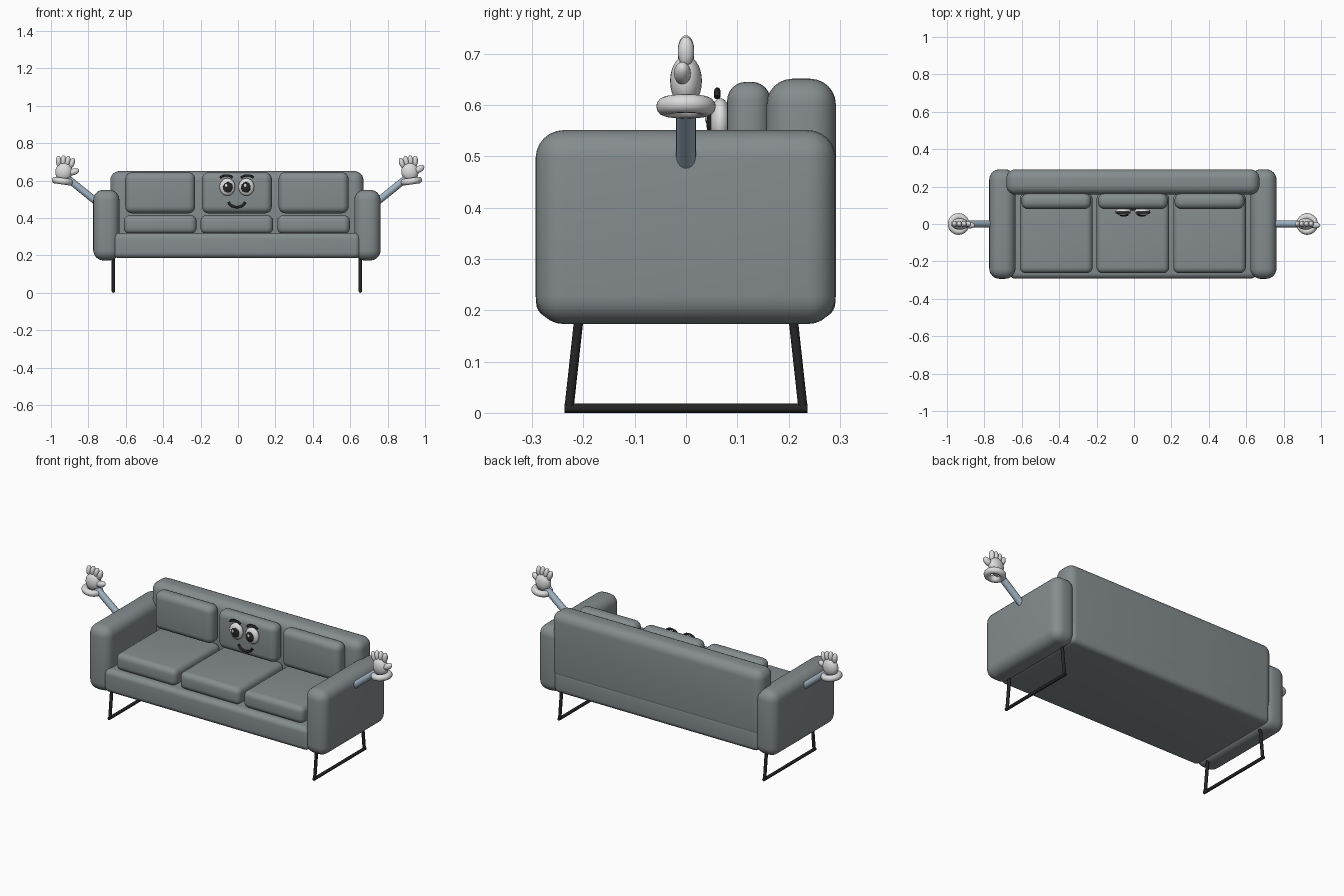
import bpy, math
from mathutils import Vector, Matrix

if "Cube" in bpy.data.objects:
    bpy.data.objects.remove(bpy.data.objects["Cube"], do_unlink=True)


def material(name, r, g, b):
    m = bpy.data.materials.new(name)
    m.use_nodes = True
    m.diffuse_color = (r, g, b, 1)
    m.node_tree.nodes["Principled BSDF"].inputs["Base Color"].default_value = (r, g, b, 1)
    return m


FABRIC = material("grey fabric", 0.235, 0.265, 0.275)
BLACK = material("black", 0.018, 0.018, 0.018)
WHITE = material("white", 0.72, 0.72, 0.72)
BLUE = material("pale blue", 0.36, 0.46, 0.56)
CX = -0.006  # sofa centre line


def finish(name, mat, smooth=True):
    ob = bpy.context.object
    ob.name = name
    ob.data.materials.append(mat)
    if smooth:
        bpy.ops.object.shade_smooth_by_angle(angle=math.radians(40))
    return ob


def cushion(name, x, y, z, bevel):
    """Rounded box from three (low, high) ranges."""
    spans = (x, y, z)
    bpy.ops.mesh.primitive_cube_add(size=1, location=[(a + b) / 2 for a, b in spans])
    ob = bpy.context.object
    ob.data.transform(Matrix.Diagonal([b - a for a, b in spans] + [1]))
    mod = ob.modifiers.new("round", "BEVEL")
    mod.width, mod.segments = bevel, 6
    bpy.ops.object.modifier_apply(modifier="round")
    return finish(name, FABRIC)


def ball(name, loc, radii, mat, tilt=0):
    bpy.ops.mesh.primitive_uv_sphere_add(segments=24, ring_count=14, location=loc,
                                         rotation=(0, tilt, 0))
    bpy.context.object.data.transform(Matrix.Diagonal((*radii, 1)))
    return finish(name, mat)


def beam(name, a, b, radius, mat, sides=20):
    a, b = Vector(a), Vector(b)
    bpy.ops.mesh.primitive_cylinder_add(vertices=sides, radius=radius, depth=(b - a).length,
                                        location=(a + b) / 2)
    bpy.context.object.rotation_euler = (b - a).to_track_quat("Z", "Y").to_euler()
    return finish(name, mat)


def stroke(name, points, radius, mat):
    """Round tube along a smooth path."""
    cu = bpy.data.curves.new(name, "CURVE")
    cu.dimensions = "3D"
    cu.bevel_depth, cu.bevel_resolution, cu.use_fill_caps = radius, 3, True
    sp = cu.splines.new("POLY")
    sp.points.add(len(points) - 1)
    for p, co in zip(sp.points, points):
        p.co = (*co, 1)
    sp.use_smooth = True
    ob = bpy.data.objects.new(name, cu)
    bpy.context.collection.objects.link(ob)
    cu.materials.append(mat)
    return ob


# Sofa body
cushion("seat_base", (CX - 0.66, CX + 0.66), (-0.292, 0.291), (0.185, 0.32), 0.03)
cushion("backrest", (CX - 0.677, CX + 0.677), (0.157, 0.292), (0.26, 0.651), 0.05)
for side, s in (("right", -1), ("left", 1)):
    xs = sorted((CX + s * 0.628, CX + s * 0.768))
    cushion(side + "_armrest", xs, (-0.293, 0.292), (0.173, 0.551), 0.055)

# Three seat and back cushions
for name, off in (("right", -0.41), ("middle", 0), ("left", 0.41)):
    x = CX + off
    cushion(name + "_seat_cushion", (x - 0.194, x + 0.194), (-0.263, 0.165), (0.315, 0.415), 0.032)
    cushion(name + "_back_cushion", (x - 0.187, x + 0.187), (0.08, 0.165), (0.425, 0.645), 0.037)

# Sled legs: two leaning posts and a floor bar on each side
for side, s in (("right", -1), ("left", 1)):
    x = CX + s * 0.66
    for end, e in (("front", -1), ("back", 1)):
        beam(f"{side}_{end}_leg", (x, e * 0.228, 0.008), (x, e * 0.207, 0.2), 0.009, BLACK, 12)
    beam(side + "_floor_bar", (x, -0.237, 0.009), (x, 0.237, 0.009), 0.009, BLACK, 12)

# Face: eyes, brows and a smile
for side, s in (("right", -1), ("left", 1)):
    x = CX + s * 0.051
    ball(side + "_eye", (x, 0.067, 0.566), (0.042, 0.022, 0.047), WHITE)
    ball(side + "_pupil", (x - s * 0.003, 0.05, 0.564), (0.026, 0.01, 0.028), BLACK)
    ball(side + "_glint", (x - 0.006, 0.041, 0.573), (0.008, 0.004, 0.009), WHITE)
    arc = [math.radians(20 + 14 * i) for i in range(11)]
    stroke(side + "_brow", [(x + s * 0.005 + 0.035 * math.cos(a), 0.061,
                             0.608 + 0.02 * math.sin(a)) for a in arc], 0.006, BLACK)
arc = [math.radians(190 + 16 * i) for i in range(11)]
stroke("smile", [(CX + 0.045 * math.cos(a), 0.078, 0.491 + 0.033 * math.sin(a)) for a in arc],
       0.007, BLACK)

# Arms with gloves; both gloves have the thumb towards +x
for side, s in (("right", -1), ("left", 1)):
    beam(side + "_arm", (CX + s * 0.72, 0, 0.462), (CX + s * 0.915, 0, 0.62), 0.019, BLUE)
    tilt = -s * math.radians(8)
    wrist = Matrix.Translation((CX + s * 0.932, 0, 0.597)) @ Matrix.Rotation(tilt, 4, "Y")

    def at(x, y, z):
        return wrist @ Vector((x, y, z))

    bpy.ops.mesh.primitive_torus_add(major_segments=32, minor_segments=14, major_radius=0.04,
                                     minor_radius=0.018, location=at(0, 0, 0),
                                     rotation=(0, tilt, 0))
    finish(side + "_cuff", WHITE)
    ball(side + "_palm", at(0, 0, 0.05), (0.046, 0.031, 0.05), WHITE, tilt)
    for i in range(4):
        f = i - 1.5
        height = 0.112 - 0.006 * abs(f)
        ball(f"{side}_finger_{i + 1}", at(f * 0.024, 0, height), (0.0145, 0.016, 0.029),
             WHITE, tilt + f * 0.12)
    ball(side + "_thumb", at(0.052, -0.007, 0.058), (0.03, 0.0165, 0.0175), WHITE, tilt - 0.45)
